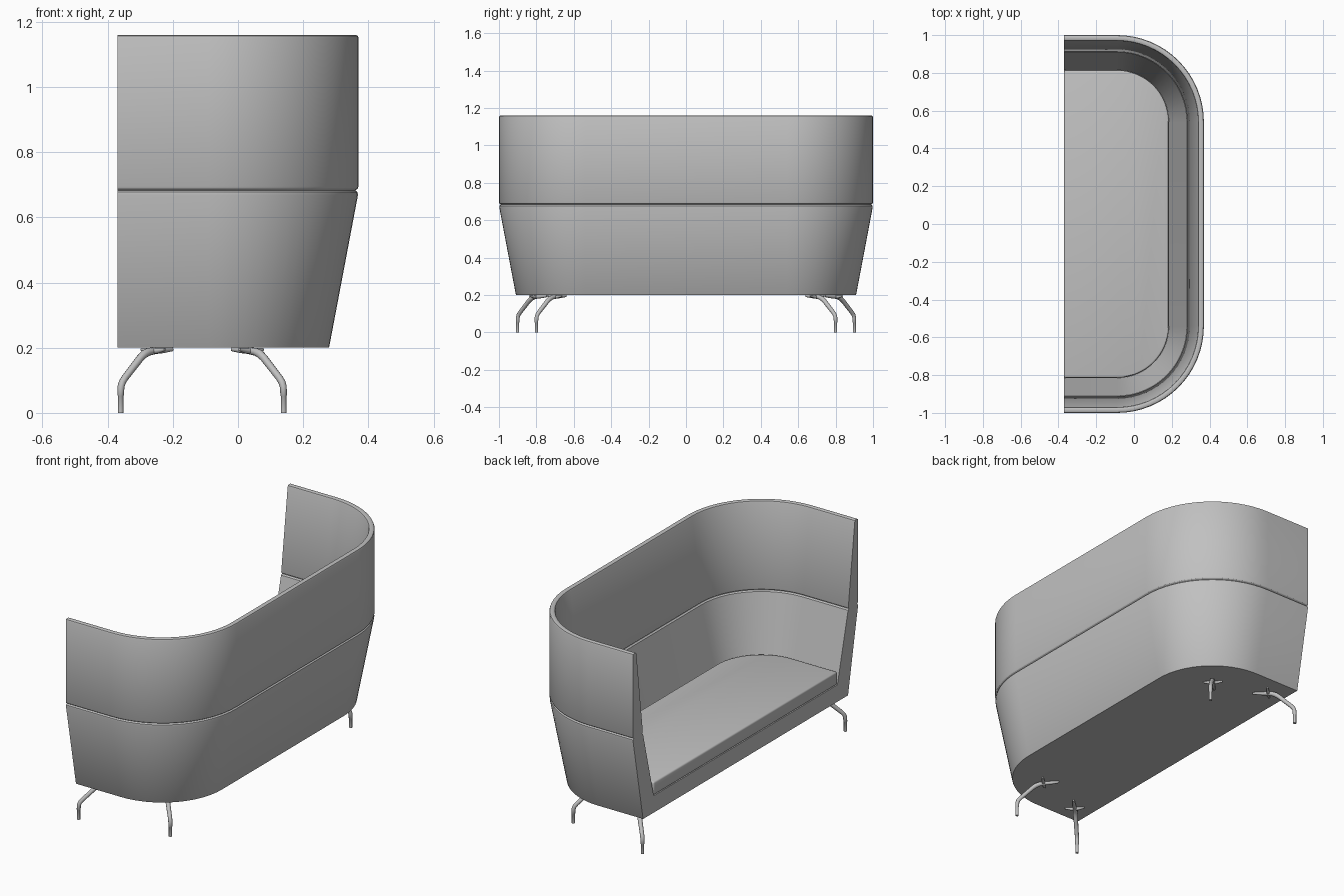
import bpy, bmesh, math
from mathutils import Vector

cube = bpy.data.objects.get("Cube")
if cube:
    bpy.data.objects.remove(cube, do_unlink=True)

FRONT_X = -0.37            # open side of the sofa
CX, CY, R = -0.09, 0.54, 0.46   # corner centre and outer radius
ARC = 16

grey = bpy.data.materials.new("grey")
grey.use_nodes = True
COLOUR = (0.53, 0.53, 0.53, 1)
grey.diffuse_color = COLOUR
grey.node_tree.nodes["Principled BSDF"].inputs["Base Color"].default_value = COLOUR


def activate(ob):
    bpy.ops.object.select_all(action='DESELECT')
    ob.select_set(True)
    bpy.context.view_layer.objects.active = ob


def smooth(ob, angle=30):
    activate(ob)
    bpy.ops.object.shade_smooth_by_angle(angle=math.radians(angle))


def u_path(d):
    """U-shaped plan line, set in by d from the outermost outline."""
    r = R - d
    half = [(FRONT_X, CY + r)]
    for i in range(ARC + 1):
        a = math.pi / 2 * (1 - i / ARC)
        half.append((CX + r * math.cos(a), CY + r * math.sin(a)))
    return half + [(x, -y) for x, y in reversed(half)]


def u_body(name, profile, closed):
    """Sweep an (inset, height) profile round the U.
    Closed: a wall with capped ends. Open: a solid with floor, top and front."""
    bm = bmesh.new()
    rows = [[bm.verts.new((x, y, z)) for x, y in u_path(d)] for d, z in profile]
    pairs = list(zip(rows, rows[1:]))
    if closed:
        pairs.append((rows[-1], rows[0]))
    for a, b in pairs:
        for i in range(len(a) - 1):
            bm.faces.new((a[i], a[i + 1], b[i + 1], b[i]))
    starts, ends = [r[0] for r in rows], [r[-1] for r in rows]
    if closed:
        bm.faces.new(starts)
        bm.faces.new(ends)
    else:
        bm.faces.new(rows[0])
        bm.faces.new(rows[-1])
        bm.faces.new(starts + ends[::-1])
    bmesh.ops.recalc_face_normals(bm, faces=bm.faces)
    me = bpy.data.meshes.new(name)
    bm.to_mesh(me)
    bm.free()
    me.materials.append(grey)
    ob = bpy.data.objects.new(name, me)
    bpy.context.collection.objects.link(ob)
    return ob


# Lower shell: leaning walls, floor and front rail in one solid
shell = u_body("lower_shell", [
    (0.092, 0.20), (0.09, 0.203), (0.002, 0.668), (0.003, 0.677), (0.010, 0.683),
    (0.082, 0.683), (0.090, 0.677), (0.185, 0.295)], False)
smooth(shell)

# Upper privacy screen, thinner towards the top
screen = u_body("upper_screen", [
    (0.010, 0.683), (0.003, 0.688), (0.0, 0.695), (0.0, 1.150), (0.003, 1.157),
    (0.009, 1.16), (0.022, 1.16), (0.028, 1.157), (0.031, 1.150),
    (0.088, 0.695), (0.086, 0.688), (0.080, 0.683)], True)
smooth(screen)

# Seat cushion with softened edges
cushion = u_body("seat_cushion", [(0.186, 0.296), (0.186, 0.37)], False)
bevel = cushion.modifiers.new("soft_edges", 'BEVEL')
bevel.width = 0.009
bevel.segments = 3
bevel.limit_method = 'ANGLE'
bevel.angle_limit = math.radians(40)
activate(cushion)
bpy.ops.object.modifier_apply(modifier=bevel.name)
smooth(cushion)


def leg(name, foot, side):
    """Bent leg with a star mount; it runs diagonally inwards from the foot."""
    fx, fy, dx = foot
    inward = Vector((dx, -1, 0))
    across = Vector((dx, 1, 0))
    base = Vector((fx, fy, 0))
    up = Vector((0, 0, 1))

    def at(s, z, t=0):
        p = base + inward * s + across * t + up * z
        p.y *= side
        return p

    # Each strand lists points with their radius
    strands = [
        [(at(0, 0), .0085), (at(0, .052), .0085), (at(0, .054), .010),
         (at(.001, .080), .0105), (at(.005, .094), .011), (at(.013, .107), .011),
         (at(.060, .168), .012), (at(.072, .180), .013), (at(.085, .187), .012),
         (at(.105, .191), .011)],
        [(at(.095, .190), .011), (at(.130, .192), .009), (at(.158, .195), .006)],
        [(at(.100, .195, -.036), .005), (at(.100, .190, -.012), .009),
         (at(.100, .190, .012), .009), (at(.100, .195, .036), .005)],
    ]
    cu = bpy.data.curves.new(name, 'CURVE')
    cu.dimensions = '3D'
    cu.bevel_depth = 1.0
    cu.bevel_resolution = 3
    cu.use_fill_caps = True
    for pts in strands:
        sp = cu.splines.new('POLY')
        sp.points.add(len(pts) - 1)
        for q, (p, r) in zip(sp.points, pts):
            q.co = (*p, 1)
            q.radius = r
    cu.materials.append(grey)
    ob = bpy.data.objects.new(name, cu)
    bpy.context.collection.objects.link(ob)
    activate(ob)
    bpy.ops.object.convert(target='MESH')
    smooth(bpy.context.view_layer.objects.active, 45)


# Two seat-side legs and two back legs, mirrored end to end
for side, end in ((1, "far"), (-1, "near")):
    leg("seat_side_leg_" + end, (-0.36, 0.90, 1), side)
    leg("back_leg_" + end, (0.14, 0.80, -1), side)
